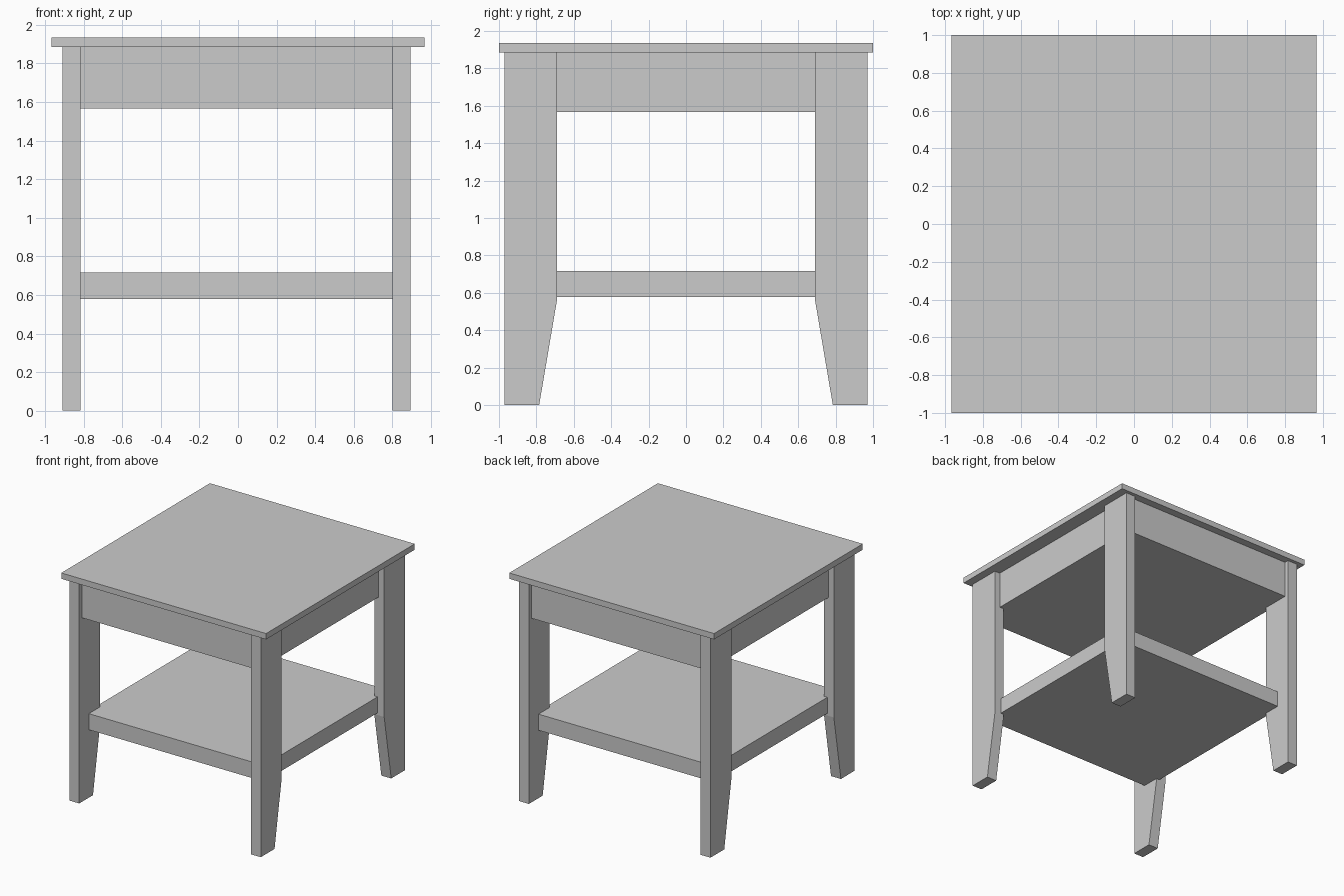
import bpy
import bmesh

if "Cube" in bpy.data.objects:
    bpy.data.objects.remove(bpy.data.objects["Cube"])

CX = -0.008  # the frame sits slightly off the centre of the top


def add_mesh(name, bm):
    bmesh.ops.recalc_face_normals(bm, faces=bm.faces)
    mesh = bpy.data.meshes.new(name)
    bm.to_mesh(mesh)
    bm.free()
    obj = bpy.data.objects.new(name, mesh)
    bpy.context.collection.objects.link(obj)
    return obj


def box(name, cx, half_x, half_y, z0, z1):
    bm = bmesh.new()
    bmesh.ops.create_cube(bm, size=1)
    for v in bm.verts:
        v.co.x = cx + v.co.x * 2 * half_x
        v.co.y *= 2 * half_y
        v.co.z = z0 if v.co.z < 0 else z1
    return add_mesh(name, bm)


def leg(name, sx, sy):
    # side profile (y, z) with a tapered inner foot, extruded along x
    profile = [(0.97, 0), (0.97, 1.885), (0.69, 1.885), (0.69, 0.56), (0.785, 0)]
    x_in, x_out = CX + sx * 0.809, CX + sx * 0.902
    bm = bmesh.new()
    face = bm.faces.new([bm.verts.new((x_in, sy * y, z)) for y, z in profile])
    ext = bmesh.ops.extrude_face_region(bm, geom=[face], use_keep_orig=True)
    verts = [g for g in ext["geom"] if isinstance(g, bmesh.types.BMVert)]
    bmesh.ops.translate(bm, verts=verts, vec=(x_out - x_in, 0, 0))
    return add_mesh(name, bm)


# Table top, closed apron box and lower shelf
box("table_top", 0, 0.965, 1.0, 1.885, 1.935)
box("apron_box", CX, 0.85, 0.933, 1.567, 1.885)
box("lower_shelf", CX, 0.84, 0.84, 0.578, 0.715)

# Four legs
for sy, depth in ((-1, "front"), (1, "back")):
    for sx, side in ((-1, "left"), (1, "right")):
        leg(f"{depth}_{side}_leg", sx, sy)
